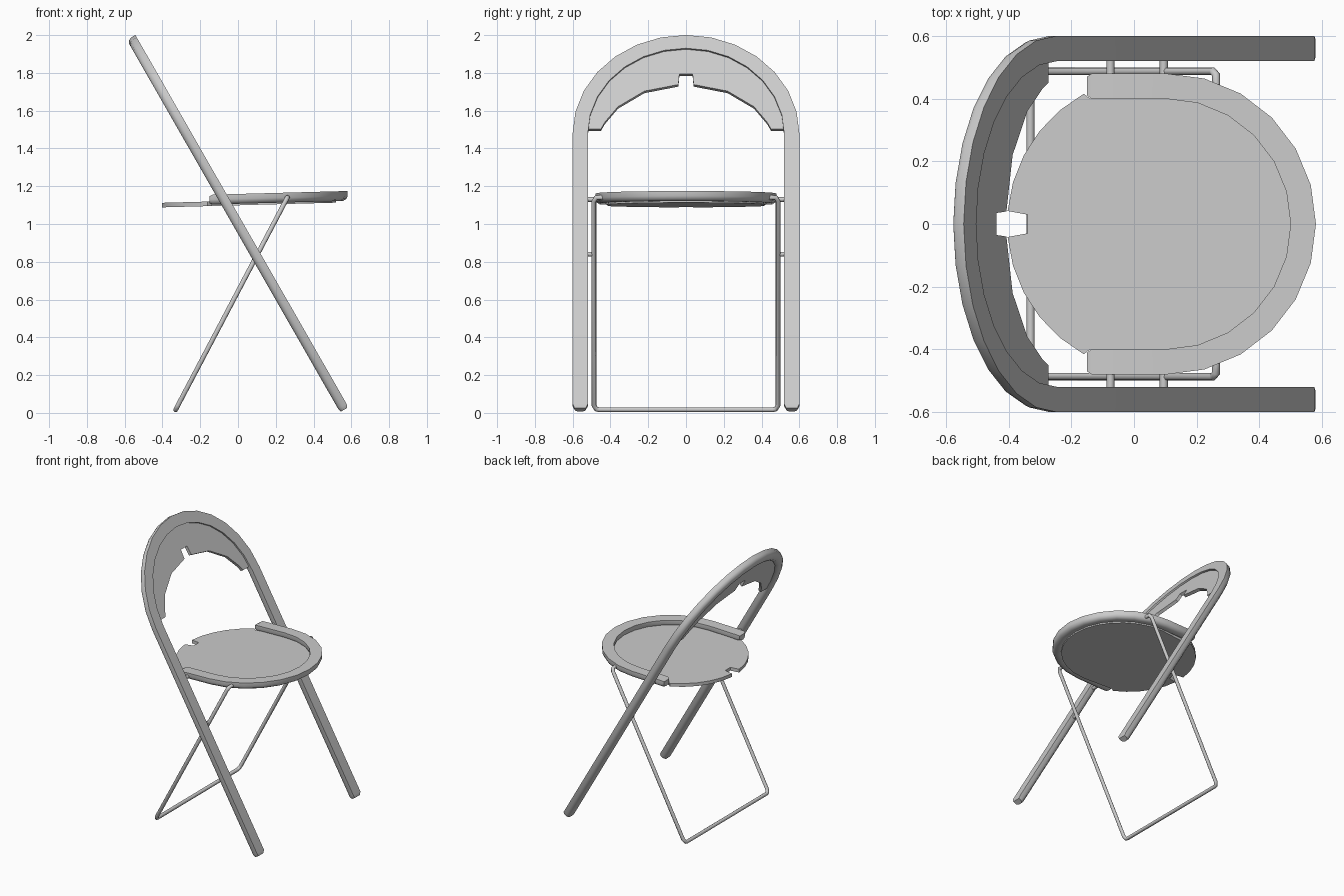
import bpy, bmesh
from math import sin, cos, radians
from mathutils import Vector

cube = bpy.data.objects.get("Cube")
if cube:
    bpy.data.objects.remove(cube)

grey = bpy.data.materials.new("light grey")
grey.use_nodes = True
grey.diffuse_color = (0.6, 0.6, 0.6, 1)
grey.node_tree.nodes["Principled BSDF"].inputs["Base Color"].default_value = (0.6, 0.6, 0.6, 1)


def frame_place(y, u, d):
    """Leaning plane: u runs up the legs, d goes behind the front face."""
    return Vector((0.585 - 0.497 * u - 0.868 * d, y, 0.03 + 0.868 * u - 0.497 * d))


def seat_place(x, y, d):
    """Slightly tilted seat plane: d goes below the rim top."""
    return Vector((x, y, 1.159 + 0.027 * x - d))


def arc(cx, cy, r, a0, a1, n):
    steps = [radians(a0 + (a1 - a0) * i / n) for i in range(n + 1)]
    return [(cx + r * cos(a), cy + r * sin(a)) for a in steps]


def finish(name, bm, angle=40):
    bmesh.ops.recalc_face_normals(bm, faces=bm.faces)
    mesh = bpy.data.meshes.new(name)
    bm.to_mesh(mesh)
    bm.free()
    mesh.materials.append(grey)
    obj = bpy.data.objects.new(name, mesh)
    bpy.context.collection.objects.link(obj)
    bpy.ops.object.select_all(action="DESELECT")
    obj.select_set(True)
    bpy.context.view_layer.objects.active = obj
    bpy.ops.object.shade_smooth_by_angle(angle=radians(angle))
    return obj


def sweep(name, path, profile, place):
    """Sweep a (width, depth) profile along a flat path, with tapered ends."""
    pts = [Vector(p) for p in path]
    bm = bmesh.new()
    rings = []
    mid = sum(d for w, d in profile) / len(profile)
    for i, p in enumerate(pts):
        before = (p - pts[i - 1]).normalized() if i else (pts[1] - p).normalized()
        after = (pts[i + 1] - p).normalized() if i < len(pts) - 1 else before
        side = Vector((before.y + after.y, -before.x - after.x)).normalized()
        miter = 1 / max(0.5, side.dot(Vector((after.y, -after.x))))
        s = 0.75 if i in (0, len(pts) - 1) else 1
        ring = []
        for w, d in profile:
            q = p + side * w * miter * s
            ring.append(bm.verts.new(place(q.x, q.y, mid + (d - mid) * s)))
        rings.append(ring)
    for a, b in zip(rings, rings[1:]):
        for j in range(len(a)):
            k = (j + 1) % len(a)
            bm.faces.new((a[j], a[k], b[k], b[j]))
    bm.faces.new(rings[0])
    bm.faces.new(rings[-1])
    return finish(name, bm)


def slab(name, outline, place, d0, d1):
    """Thin plate between two depths."""
    bm = bmesh.new()
    front = [bm.verts.new(place(x, y, d0)) for x, y in outline]
    back = [bm.verts.new(place(x, y, d1)) for x, y in outline]
    bm.faces.new(front)
    bm.faces.new(back)
    for i in range(len(front)):
        k = (i + 1) % len(front)
        bm.faces.new((front[i], front[k], back[k], back[i]))
    return finish(name, bm, 20)


def rod(name, points, radius):
    curve = bpy.data.curves.new(name, "CURVE")
    curve.dimensions = "3D"
    curve.bevel_depth = radius
    curve.bevel_resolution = 2
    curve.use_fill_caps = True
    line = curve.splines.new("POLY")
    line.points.add(len(points) - 1)
    for p, co in zip(line.points, points):
        p.co = (*co, 1)
    temp = bpy.data.objects.new(name, curve)
    bpy.context.collection.objects.link(temp)
    bpy.context.view_layer.update()
    mesh = temp.evaluated_get(bpy.context.evaluated_depsgraph_get()).to_mesh()
    bm = bmesh.new()
    bm.from_mesh(mesh)
    temp.to_mesh_clear()
    bpy.data.objects.remove(temp)
    return finish(name, bm, 50)


# Tube section: flat face in front, rounded behind
tube = [(-0.04, 0.0), (0.04, 0.0), (0.04, 0.026), (0.033, 0.042), (0.016, 0.052),
        (-0.016, 0.052), (-0.033, 0.042), (-0.04, 0.026)]

# Main frame: front legs joined by an arched top
CENTRE = 1.67
sweep("main_frame",
      [(0.56, 0), (0.56, 0.02)] + arc(0, CENTRE, 0.56, 0, 180, 14) + [(-0.56, 0.02), (-0.56, 0)],
      tube, frame_place)

# Backrest panel with a central notch in its lower edge
lower = [(0.51, 0.035), (0.45, 0.035), (0.43, 0.075), (0.36, 0.17),
         (0.22, 0.265), (0.04, 0.305), (0.035, 0.37)]
lower = lower + [(-x, v) for x, v in reversed(lower)]
slab("backrest_panel",
     arc(0, CENTRE, 0.525, 176, 4, 14) + [(x, CENTRE + v) for x, v in lower],
     frame_place, 0.012, 0.034)

# Seat rim: open horseshoe
sweep("seat_rim",
      [(-0.15, -0.44), (-0.135, -0.44)] + arc(0.1, 0, 0.44, -90, 90, 12)
      + [(-0.135, 0.44), (-0.15, 0.44)],
      tube, seat_place)

# Seat panel: round plate with a notch at the back
slab("seat_panel",
     arc(0.1, 0, 0.42, -90, 90, 14) + [(-0.14, 0.4)] + arc(0.07, 0, 0.475, 119, 175, 5)
     + [(-0.34, 0.03), (-0.34, -0.03)] + arc(0.07, 0, 0.475, 185, 241, 5) + [(-0.14, -0.4)],
     seat_place, 0.036, 0.06)

# Rear leg: one bent wire, ends turned into the seat rim
half = [(0.262, 0.44, 1.14), (0.262, 0.475, 1.14), (0.252, 0.487, 1.122),
        (-0.318, 0.487, 0.04), (-0.328, 0.475, 0.02), (-0.33, 0.46, 0.017)]
rod("rear_leg", half + [(x, -y, z) for x, y, z in reversed(half)], 0.013)

# Pivot pins on both sides
for side, word in ((1, "left"), (-1, "right")):
    for x, z, inner, part in ((0.095, 0.84, 0.48, "leg"), (-0.075, 1.13, 0.45, "seat")):
        rod(f"{part}_pivot_{word}", [(x, side * inner, z), (x, side * 0.53, z)], 0.013)
